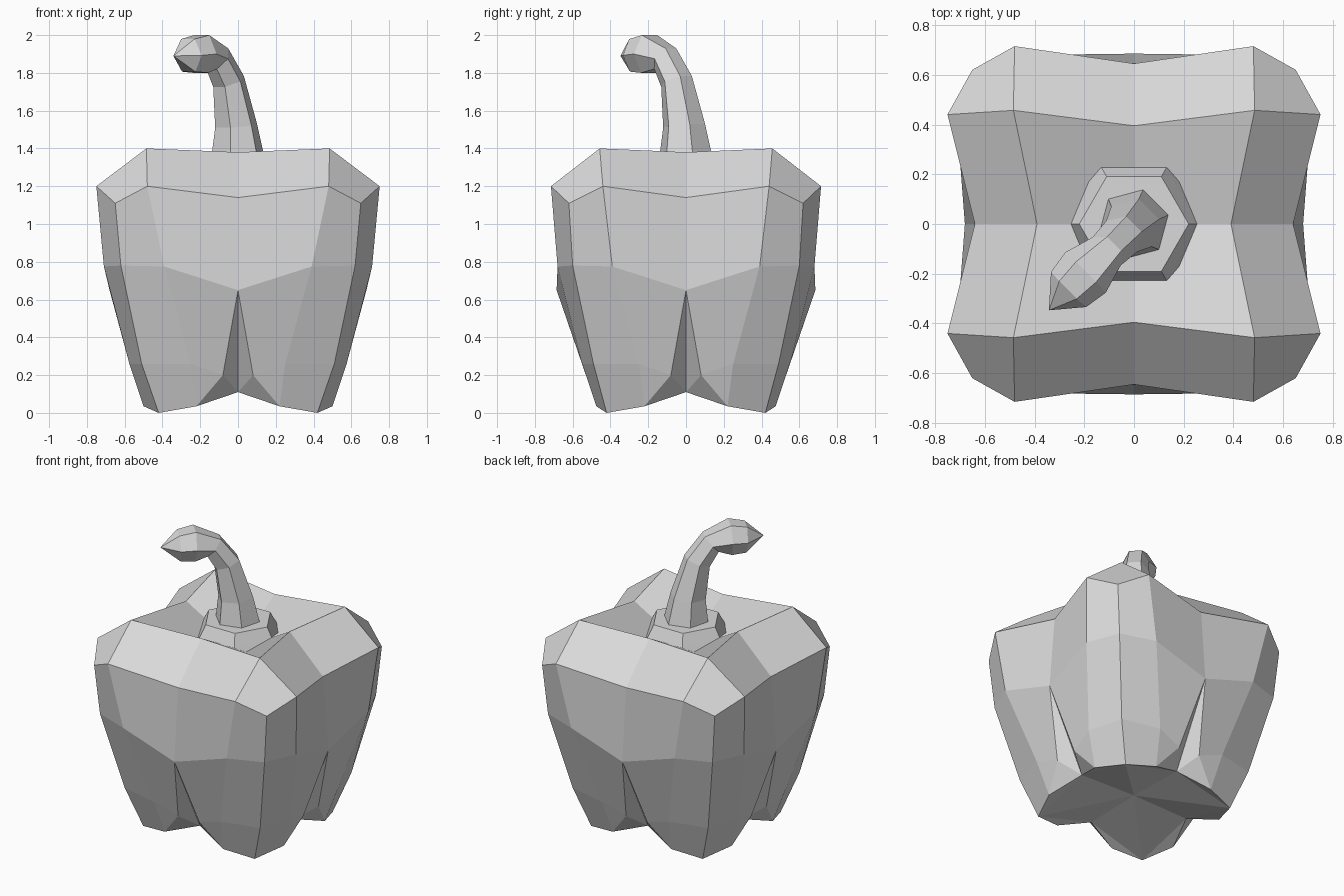
import bpy, bmesh, math
from mathutils import Vector

old = bpy.data.objects.get("Cube")
if old:
    bpy.data.objects.remove(old, do_unlink=True)

grey = bpy.data.materials.new("plain_grey")
grey.use_nodes = True
colour = (0.7, 0.7, 0.7, 1)
grey.diffuse_color = colour
grey.node_tree.nodes["Principled BSDF"].inputs["Base Color"].default_value = colour


def finish(name, bm):
    """Weld, orient and store a flat-shaded mesh object."""
    bmesh.ops.remove_doubles(bm, verts=bm.verts, dist=0.0005)
    bmesh.ops.recalc_face_normals(bm, faces=bm.faces)
    mesh = bpy.data.meshes.new(name)
    bm.to_mesh(mesh)
    bm.free()
    mesh.materials.append(grey)
    obj = bpy.data.objects.new(name, mesh)
    bpy.context.collection.objects.link(obj)
    return obj


def loft(bm, rings):
    """Bridge successive rings of equal vertex count."""
    for lower, upper in zip(rings, rings[1:]):
        n = len(lower)
        for i in range(n):
            j = (i + 1) % n
            bm.faces.new((lower[i], lower[j], upper[j], upper[i]))


# Pepper body: one lobe, repeated in the four quadrants.
# Columns run downward: side a faces y, corner c, side b faces x.
lobe = {
    "top": (0, 0, 1.16), "rim": (.485, .457, 1.4),
    "rim_a": (0, .395, 1.38), "rim_b": (.39, 0, 1.38),
    "mid_a": (0, .645, 1.14), "mid_b": (.64, 0, 1.14),
    "a1": (.48, .715, 1.2), "c1": (.65, .62, 1.11), "b1": (.75, .44, 1.2),
    "a2": (.39, .68, .775), "c2": (.62, .6, .78), "b2": (.71, .39, .775),
    "a3": (.25, .55, .26), "c3": (.51, .49, .26), "b3": (.575, .25, .26),
    "a4": (.22, .475, .035), "c4": (.42, .42, 0), "b4": (.5, .22, .035),
    "apex_a": (0, .685, .65), "apex_b": (.68, 0, .65),
    "lip_a": (.08, .53, .2), "lip_b": (.55, .08, .2),
    "groove_a": (0, .41, .11), "groove_b": (.42, 0, .11),
    "base": (0, 0, .12),
}
faces = ["top rim_a rim rim_b", "rim a1 c1 b1"]
for s in "ab":
    faces += [f"{s}{k} {s}{k+1} c{k+1} c{k}" for k in (1, 2, 3)]
    faces += [f"rim rim_{s} mid_{s} {s}1", f"mid_{s} apex_{s} {s}2 {s}1",
              f"apex_{s} lip_{s} {s}3 {s}2", f"lip_{s} {s}4 {s}3",
              f"apex_{s} groove_{s} lip_{s}", f"lip_{s} groove_{s} {s}4",
              f"groove_{s} base c4", f"groove_{s} c4 {s}4"]

bm = bmesh.new()
for sx in (1, -1):
    for sy in (1, -1):
        v = {k: bm.verts.new((x * sx, y * sy, z)) for k, (x, y, z) in lobe.items()}
        for f in faces:
            bm.faces.new([v[k] for k in f.split()])
finish("pepper_body", bm)

# Hexagonal collar flaring down into the hollow of the top
bm = bmesh.new()
rings = []
for r, z in ((.3, 1.21), (.26, 1.29), (.22, 1.365)):
    rings.append([bm.verts.new((r * math.cos(i * math.pi / 3),
                                r * math.sin(i * math.pi / 3), z)) for i in range(6)])
loft(bm, rings)
bm.faces.new(rings[0])
bm.faces.new(rings[-1])
finish("stem_collar", bm)

# Stem bending towards the front right, ending in a pointed knob.
# Each section: offset per axis, height, radius, lean in degrees.
sections = ((0, 1.34, .148, 0), (-.01, 1.52, .115, 6), (-.05, 1.755, .088, 22),
            (-.11, 1.875, .08, 52), (-.195, 1.9, .115, 88), (-.263, 1.893, .1, 92))
side = Vector((1, -1, 0)).normalized()
ahead = Vector((-1, -1, 0)).normalized()
bm = bmesh.new()
rings = []
for t, z, r, lean in sections:
    a = math.radians(lean)
    other = ahead * math.cos(a) - Vector((0, 0, 1)) * math.sin(a)
    ring = []
    for i in range(6):
        q = i * math.pi / 3
        p = Vector((t, t, z)) + (side * math.cos(q) + other * math.sin(q)) * r
        ring.append(bm.verts.new(p))
    rings.append(ring)
loft(bm, rings)
bm.faces.new(rings[0])
tip = bm.verts.new((-.342, -.347, 1.89))
for i in range(6):
    bm.faces.new((rings[-1][i], rings[-1][(i + 1) % 6], tip))
finish("stem", bm)
